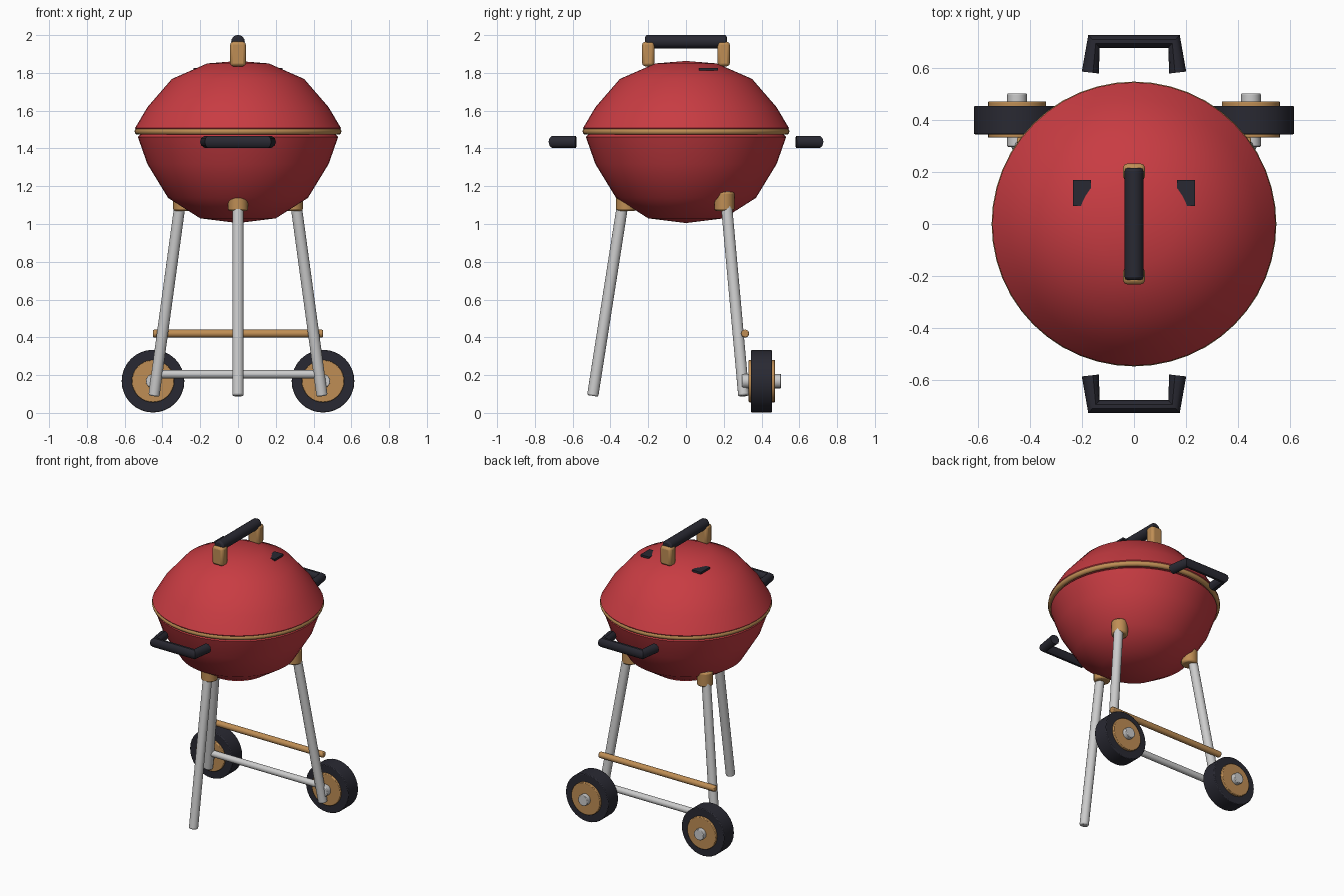
import bpy, bmesh, math
from mathutils import Vector

if "Cube" in bpy.data.objects:
    bpy.data.objects.remove(bpy.data.objects["Cube"])


def material(name, rgb):
    m = bpy.data.materials.new(name)
    m.diffuse_color = (*rgb, 1)
    m.use_nodes = True
    m.node_tree.nodes["Principled BSDF"].inputs["Base Color"].default_value = m.diffuse_color
    return m


RED = material("red_enamel", (0.58, 0.045, 0.055))
TAN = material("tan_wood", (0.52, 0.27, 0.09))
DARK = material("dark_rubber", (0.022, 0.022, 0.032))


def finish(ob, name, mat=None, bevel=0, segments=2):
    ob.name = ob.data.name = name
    if mat:
        ob.data.materials.append(mat)
    if bevel:
        mod = ob.modifiers.new("Bevel", 'BEVEL')
        mod.width, mod.segments = bevel, segments
        mod.limit_method, mod.angle_limit = 'ANGLE', math.radians(50)
    bpy.ops.object.select_all(action='DESELECT')
    bpy.context.view_layer.objects.active = ob
    ob.select_set(True)
    bpy.ops.object.shade_smooth_by_angle(angle=math.radians(40))
    return ob


def rod(name, a, b, r, mat=None, bevel=0.0, sides=16):
    a, b = Vector(a), Vector(b)
    bpy.ops.mesh.primitive_cylinder_add(
        vertices=sides, radius=r, depth=(b - a).length, location=(a + b) / 2,
        rotation=(b - a).to_track_quat('Z', 'Y').to_euler())
    return finish(bpy.context.object, name, mat, bevel)


def box(name, loc, size, mat=None, bevel=0.0):
    bpy.ops.mesh.primitive_cube_add(size=1, location=loc)
    ob = bpy.context.object
    ob.scale = size
    bpy.ops.object.transform_apply(location=False, rotation=False, scale=True)
    return finish(ob, name, mat, bevel)


def lathe(name, profile, mat, steps=48):
    bm = bmesh.new()
    vs = [bm.verts.new((r, 0, z)) for r, z in profile]
    es = [bm.edges.new(p) for p in zip(vs, vs[1:])]
    bmesh.ops.spin(bm, geom=vs + es, axis=(0, 0, 1), cent=(0, 0, 0),
                   angle=math.tau, steps=steps, use_duplicate=False)
    bmesh.ops.remove_doubles(bm, verts=bm.verts, dist=1e-4)
    bmesh.ops.recalc_face_normals(bm, faces=bm.faces)
    me = bpy.data.meshes.new(name)
    bm.to_mesh(me)
    bm.free()
    ob = bpy.data.objects.new(name, me)
    bpy.context.collection.objects.link(ob)
    return finish(ob, name, mat)


def tube(name, points, r, mat):
    cu = bpy.data.curves.new(name, 'CURVE')
    cu.dimensions = '3D'
    cu.bevel_depth, cu.bevel_resolution, cu.use_fill_caps = r, 3, True
    sp = cu.splines.new('POLY')
    sp.points.add(len(points) - 1)
    for p, co in zip(sp.points, points):
        p.co = (*co, 1)
    ob = bpy.data.objects.new(name, cu)
    bpy.context.collection.objects.link(ob)
    bpy.ops.object.select_all(action='DESELECT')
    bpy.context.view_layer.objects.active = ob
    ob.select_set(True)
    bpy.ops.object.convert(target='MESH')
    return finish(bpy.context.object, name, mat)


# Kettle: bowl, lid and rim band
lathe("bowl", [(0, 1.005), (0.2, 1.03), (0.37, 1.138), (0.48, 1.318),
               (0.53, 1.46), (0.515, 1.475)], RED)
lathe("lid", [(0.53, 1.48), (0.545, 1.508), (0.48, 1.618), (0.35, 1.768),
              (0.163, 1.85), (0, 1.863)], RED)
bpy.ops.mesh.primitive_torus_add(location=(0, 0, 1.49), major_radius=0.53,
                                 minor_radius=0.018, major_segments=48,
                                 minor_segments=10)
finish(bpy.context.object, "rim_band", TAN)

# Lid handle, its posts and the vents
rod("lid_handle", (0, -0.216, 1.965), (0, 0.216, 1.965), 0.036, DARK, 0.012)
for s, side in ((-1, "front"), (1, "back")):
    box(f"lid_handle_post_{side}", (0, 0.2 * s, 1.9), (0.084, 0.065, 0.13),
        TAN, 0.016)
    # Side carrying handles
    tube(f"carry_handle_{side}",
         [(-0.168, 0.583 * s, 1.435), (-0.154, 0.703 * s, 1.435),
          (0.154, 0.703 * s, 1.435), (0.168, 0.583 * s, 1.435)], 0.033, DARK)
for s, side in ((-1, "left"), (1, "right")):
    box(f"lid_vent_{side}", (0.2 * s, 0.12, 1.82), (0.07, 0.1, 0.014), DARK)

# Legs with sockets
rod("front_leg", (0, -0.325, 1.17), (0, -0.494, 0.09), 0.03, None, 0.008)
rod("front_leg_socket", (0, -0.317, 1.07), (0, -0.317, 1.17), 0.053, TAN, 0.01)
for s, side in ((-1, "left"), (1, "right")):
    rod(f"back_leg_{side}", (0.298 * s, 0.208, 1.17), (0.445 * s, 0.306, 0.09),
        0.03, None, 0.008)
    rod(f"back_leg_socket_{side}", (0.29 * s, 0.203, 1.07),
        (0.29 * s, 0.203, 1.17), 0.053, TAN, 0.01)

    # Wheels
    def disc(name, y0, y1, r, mat, bevel, sides=32):
        rod(f"{name}_{side}", (0.45 * s, y0, 0.168), (0.45 * s, y1, 0.168),
            r, mat, bevel, sides)
    disc("tyre", 0.345, 0.455, 0.166, DARK, 0.005)
    disc("wheel_disc", 0.332, 0.472, 0.112, TAN, 0.004)
    disc("wheel_hub", 0.297, 0.503, 0.038, None, 0.004, 16)

# Crossbar and axle between the back legs
rod("crossbar", (-0.45, 0.313, 0.42), (0.45, 0.313, 0.42), 0.021, TAN, 0.006)
rod("axle", (-0.43, 0.3, 0.205), (0.43, 0.3, 0.205), 0.022, None, 0.004)
